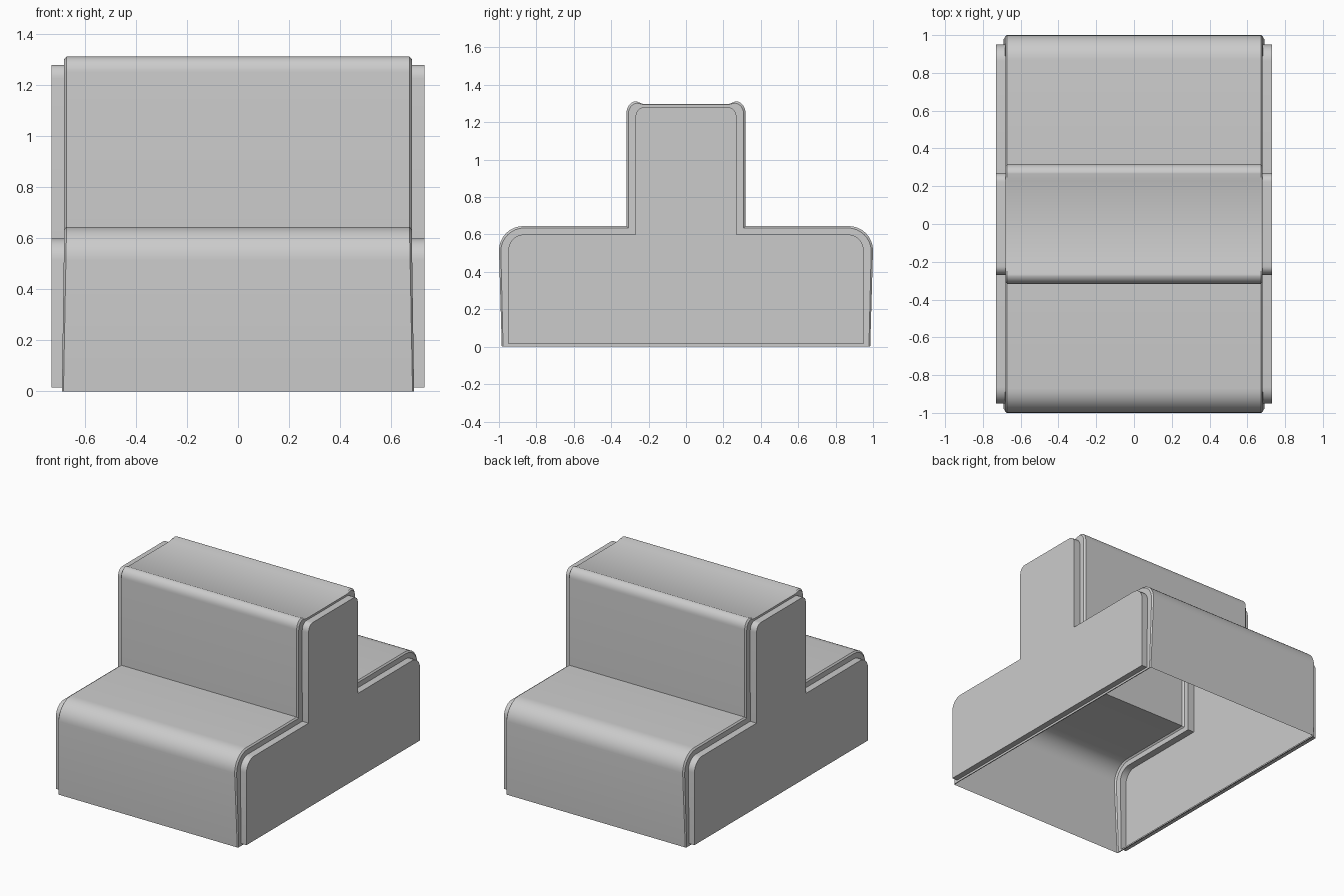
import bpy, bmesh
from math import sin, cos, pi

if "Cube" in bpy.data.objects:
    bpy.data.objects.remove(bpy.data.objects["Cube"])


def half_profile(w, ledge, tower, top, zb, r, rt, dip, taper):
    """Right half of the inverted-T outline, from the bottom up to the tower top."""
    pts = [(w - taper, zb)]
    n = 8
    for i in range(n + 1):                      # rounded shoulder
        a = i / n * pi / 2
        pts.append((w - r + r * cos(a), ledge - r + r * sin(a)))
    pts.append((tower, ledge))                  # inside corner
    for i in range(n + 1):                      # rounded tower edge
        a = i / n * pi / 2
        pts.append((tower - rt + rt * cos(a), top - 1.2 * rt + 1.2 * rt * sin(a)))
    pts.append((tower - rt - 0.035, top - dip))  # slight dip behind the rounded edge
    return pts


def outline(*args):
    half = half_profile(*args)
    return half + [(-y, z) for y, z in reversed(half)]


OUTER = outline(1.0, 0.645, 0.318, 1.312, 0.0, 0.13, 0.052, 0.014, 0.015)
RIM = outline(0.99, 0.635, 0.308, 1.302, 0.0, 0.125, 0.048, 0.008, 0.012)
INSET = outline(0.95, 0.60, 0.27, 1.28, 0.015, 0.085, 0.045, 0.0, 0.0)


def add_loop(bm, pts, x, side, flare=0.012):
    """Place an outline at x; the ends flare outwards towards the floor."""
    return [bm.verts.new((side * (x + flare * max(0, 1 - z / 0.64)), y, z))
            for y, z in pts]


def bridge(bm, a, b, closed=True):
    n = len(a)
    for i in range(n if closed else n - 1):
        j = (i + 1) % n
        bm.faces.new((a[i], a[j], b[j], b[i]))


def finish(bm, name):
    bmesh.ops.recalc_face_normals(bm, faces=bm.faces[:])
    mesh = bpy.data.meshes.new(name)
    bm.to_mesh(mesh)
    bm.free()
    obj = bpy.data.objects.new(name, mesh)
    bpy.context.collection.objects.link(obj)
    bpy.ops.object.select_all(action='DESELECT')
    obj.select_set(True)
    bpy.context.view_layer.objects.active = obj
    bpy.ops.object.shade_smooth_by_angle(angle=0.6)


# Stepped cover, open underneath
bm = bmesh.new()
bridge(bm, add_loop(bm, OUTER, 0.672, -1), add_loop(bm, OUTER, 0.672, 1), closed=False)
finish(bm, "step_cover")

# End panels: bevelled rim, recessed border, raised flat panel
for side, name in ((-1, "left_end_panel"), (1, "right_end_panel")):
    bm = bmesh.new()
    edge = add_loop(bm, OUTER, 0.672, side)
    rim = add_loop(bm, RIM, 0.681, side, 0.009)
    recess = add_loop(bm, INSET, 0.681, side, 0.009)
    face = add_loop(bm, INSET, 0.73, side, 0)
    for a, b in ((edge, rim), (rim, recess), (recess, face)):
        bridge(bm, a, b)
    bm.faces.new(face)
    finish(bm, name)
